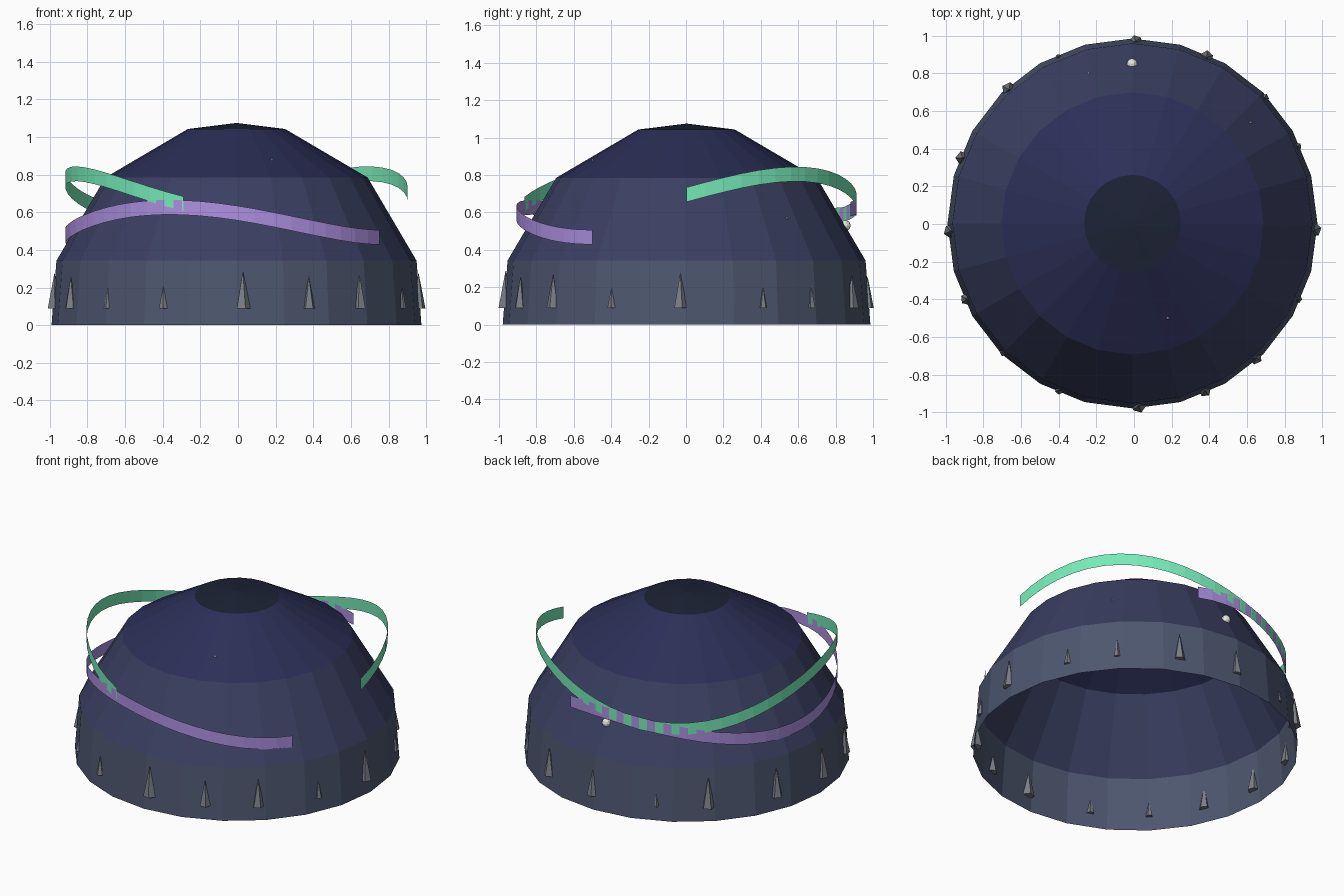
import bpy, math

if "Cube" in bpy.data.objects:
    bpy.data.objects.remove(bpy.data.objects["Cube"])

CX, CY = -0.008, 0.003


def material(name, col):
    m = bpy.data.materials.new(name)
    m.diffuse_color = (*col, 1)
    m.use_nodes = True
    m.node_tree.nodes["Principled BSDF"].inputs["Base Color"].default_value = m.diffuse_color
    return m


def mesh_object(name, verts, faces, mats=()):
    me = bpy.data.meshes.new(name)
    me.from_pydata(verts, [], faces)
    for m in mats:
        me.materials.append(m)
    ob = bpy.data.objects.new(name, me)
    bpy.context.collection.objects.link(ob)
    return ob


def polar(r, deg, z):
    a = math.radians(deg)
    return (CX + r * math.cos(a), CY + r * math.sin(a), z)


# Open sky dome: four colour bands, single-walled
N = 24
profile = [(0.983, 0.0), (0.957, 0.343), (0.697, 0.785), (0.258, 1.043)]
verts = [polar(r, 360 * i / N, z) for r, z in profile for i in range(N)]
verts.append((CX, CY, 1.075))
faces, bands = [], []
for k in range(len(profile) - 1):
    for i in range(N):
        j = (i + 1) % N
        faces.append((k * N + i, k * N + j, (k + 1) * N + j, (k + 1) * N + i))
        bands.append(k)
for i in range(N):
    faces.append((3 * N + i, 3 * N + (i + 1) % N, 4 * N))
    bands.append(3)
sky = [material("sky_horizon", (0.075, 0.095, 0.16)),
       material("sky_low", (0.042, 0.05, 0.12)),
       material("sky_high", (0.025, 0.028, 0.095)),
       material("sky_zenith", (0.012, 0.016, 0.036))]
dome = mesh_object("sky_dome", verts, faces, sky)
for p, b in zip(dome.data.polygons, bands):
    p.material_index = b


# Wavy vertical light ribbons wrapped around the dome
def ribbon(name, start, mid, amp, phase, col):
    seg, span, half = 40, 252, 0.039
    vs = []
    for i in range(seg + 1):
        a = start + span * i / seg
        z = mid + amp * math.sin(math.radians(2.25 * a + phase))
        vs += [polar(0.91, a, z - half), polar(0.91, a, z + half)]
    fs = [(2 * i, 2 * i + 2, 2 * i + 3, 2 * i + 1) for i in range(seg)]
    mesh_object(name, vs, fs, [material(name, col)])


ribbon("green_ribbon", 0, 0.695, 0.11, 0, (0.18, 0.83, 0.48))
ribbon("purple_ribbon", 74.5, 0.547, 0.08, -105.75, (0.42, 0.28, 0.75))

# Ring of conical trees through the base wall: (angle, tip height)
tree_mat = material("tree", (0.2, 0.21, 0.25))
trees = [(-2, .28), (25, .20), (43.5, .21), (66, .27), (89, .26), (114, .17),
         (132.7, .29), (159, .28), (182.5, .28), (204.5, .26), (225, .20),
         (246.3, .21), (272, .29), (293.4, .26), (312.5, .27), (335.5, .20)]
for a, tip in trees:
    h = tip - 0.09
    x, y, z = polar(0.968, a, 0.09 + h / 2)
    bpy.ops.mesh.primitive_cone_add(vertices=5, radius1=0.2 * h, depth=h,
                                    location=(x, y, z), rotation=(0, 0, math.radians(a)))
    bpy.context.object.name = "tree"
    bpy.context.object.data.materials.append(tree_mat)

# Moon and tiny stars on the dome wall
pale = material("pale_light", (0.8, 0.8, 0.76))


def ball(name, loc, r, seg, rings):
    bpy.ops.mesh.primitive_uv_sphere_add(segments=seg, ring_count=rings, radius=r, location=loc)
    bpy.context.object.name = name
    bpy.context.object.data.materials.append(pale)


ball("moon", (-0.01, 0.852, 0.53), 0.028, 10, 6)
for loc in [(-0.24, 0.80, 0.55), (0.62, 0.54, 0.57), (0.18, -0.5, 0.88)]:
    ball("star", loc, 0.007, 6, 4)
